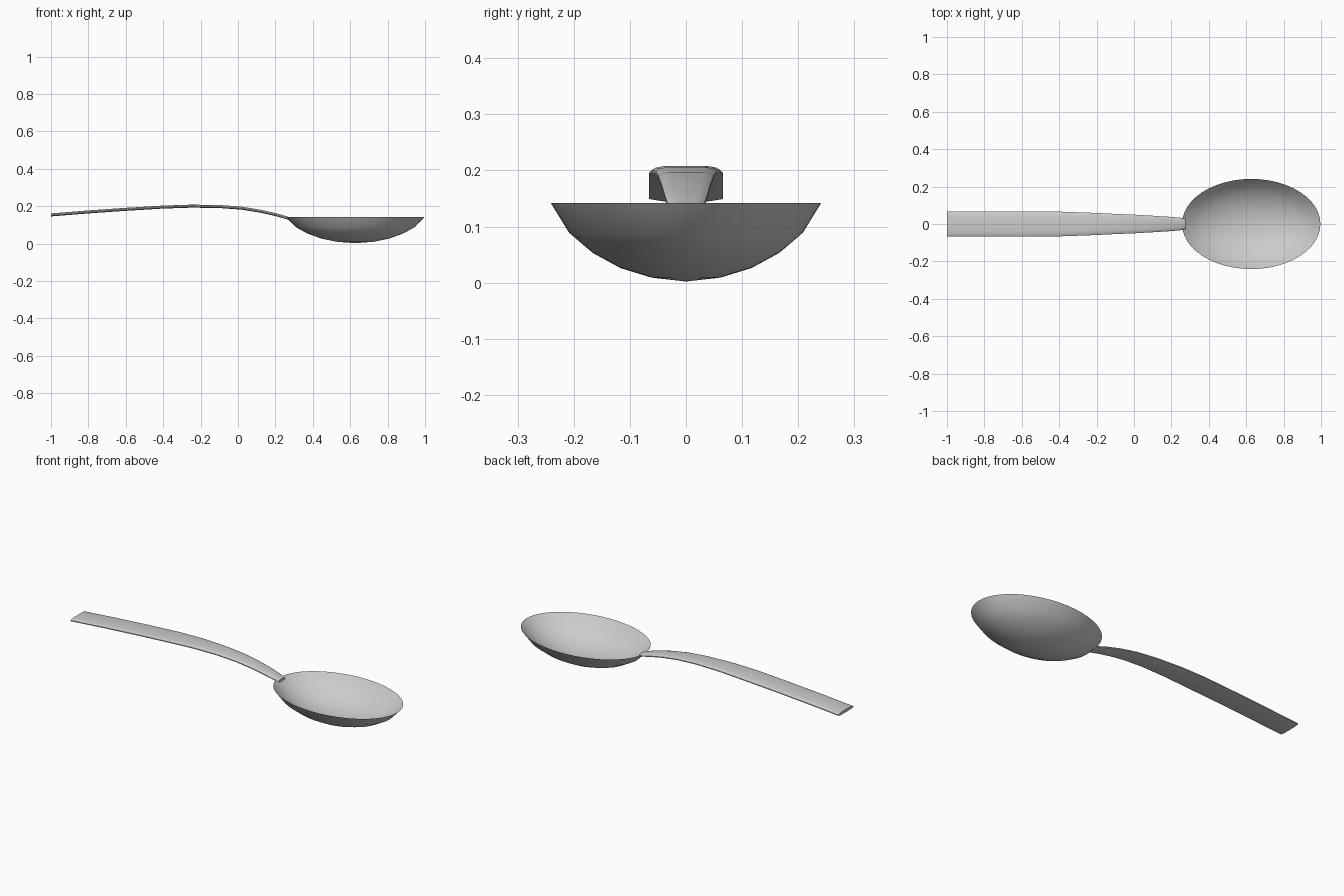
import bpy, bmesh, math

if "Cube" in bpy.data.objects:
    bpy.data.objects.remove(bpy.data.objects["Cube"])


def finish(bm, name, angle):
    bmesh.ops.recalc_face_normals(bm, faces=bm.faces)
    me = bpy.data.meshes.new(name)
    bm.to_mesh(me)
    bm.free()
    ob = bpy.data.objects.new(name, me)
    bpy.context.collection.objects.link(ob)
    bpy.ops.object.select_all(action='DESELECT')
    ob.select_set(True)
    bpy.context.view_layer.objects.active = ob
    bpy.ops.object.shade_smooth_by_angle(angle=math.radians(angle))
    return ob


def bridge(bm, a, b):
    n = len(a)
    for i in range(n):
        j = (i + 1) % n
        bm.faces.new((a[i], a[j], b[j], b[i]))


# Bowl: elliptical rings, outer shell up to a thin rim then the inner surface
bm = bmesh.new()
SEG = 48
profile = [(.256, .009), (.485, .026), (.69, .053), (.865, .089), (1, .142),
           (.855, .095), (.68, .060), (.475, .033), (.25, .017)]
rings = []
for r, z in profile:
    rings.append([bm.verts.new((.627 + .37 * r * math.cos(t), .241 * r * math.sin(t), z))
                  for t in (2 * math.pi * i / SEG for i in range(SEG))])
for a, b in zip(rings, rings[1:]):
    bridge(bm, a, b)
for ring, z in ((rings[0], .002), (rings[-1], .012)):
    c = bm.verts.new((.627, 0, z))
    for i in range(SEG):
        bm.faces.new((ring[i], ring[(i + 1) % SEG], c))
finish(bm, "bowl", 50)

# Handle: bevelled flat section swept along a bowed path (x, top z, half width)
bm = bmesh.new()
path = [(-1, .161, .066), (-.8, .177, .066), (-.6, .191, .066), (-.4, .203, .066),
        (-.25, .208, .061), (-.1, .206, .054), (.02, .197, .049), (.12, .181, .043),
        (.2, .163, .038), (.25, .149, .033), (.275, .141, .026)]
section = [(1, -.007), (.88, -.003), (.62, 0), (-.62, 0), (-.88, -.003), (-1, -.007),
           (-1, -.012), (-.62, -.016), (.62, -.016), (1, -.012)]
rings = [[bm.verts.new((x, w * u, z + dz)) for u, dz in section] for x, z, w in path]
for a, b in zip(rings, rings[1:]):
    bridge(bm, a, b)
bm.faces.new(rings[0])
bm.faces.new(rings[-1])
finish(bm, "handle", 30)
